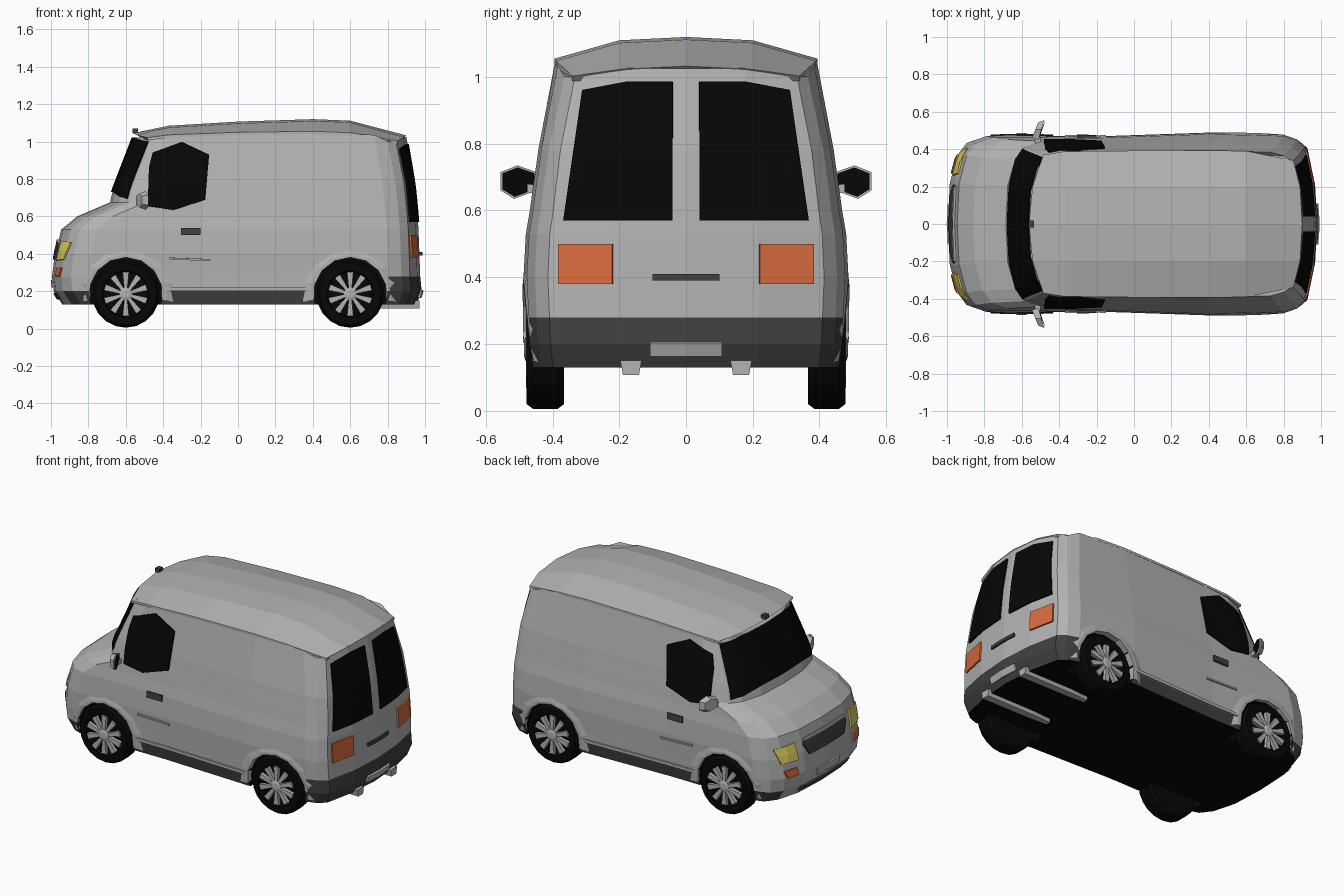
import bpy, bmesh, math
from mathutils import Vector, Matrix
from mathutils.bvhtree import BVHTree

if "Cube" in bpy.data.objects:
    bpy.data.objects.remove(bpy.data.objects["Cube"])


def material(name, r, g, b):
    m = bpy.data.materials.new(name)
    m.diffuse_color = (r, g, b, 1)
    m.use_nodes = True
    m.node_tree.nodes["Principled BSDF"].inputs["Base Color"].default_value = m.diffuse_color
    return m


GREY = material("paint_grey", .45, .45, .45)
TRIM = material("trim_dark", .05, .05, .05)
BLACK = material("black", .002, .002, .002)
ORANGE = material("lamp_orange", .7, .15, .05)
YELLOW = material("lamp_yellow", .75, .65, .12)


def make(name, bm, *mats):
    bmesh.ops.recalc_face_normals(bm, faces=bm.faces)
    me = bpy.data.meshes.new(name)
    bm.to_mesh(me)
    bm.free()
    ob = bpy.data.objects.new(name, me)
    bpy.context.collection.objects.link(ob)
    for m in mats or (GREY,):
        me.materials.append(m)
    return ob


def loft(rings, closed=True, caps=True):
    bm = bmesh.new()
    vs = [[bm.verts.new(p) for p in r] for r in rings]
    n = len(vs[0])
    for a, b in zip(vs, vs[1:]):
        for i in range(n if closed else n - 1):
            j = (i + 1) % n
            bm.faces.new((a[i], a[j], b[j], b[i]))
    if caps:
        bm.faces.new(vs[0])
        bm.faces.new(vs[-1])
    return bm


def box(name, c, size, *mats, rot=None):
    bm = bmesh.new()
    m = Matrix.Translation(c) @ (rot or Matrix()) @ Matrix.Diagonal((*size, 1))
    bmesh.ops.create_cube(bm, size=1, matrix=m)
    return make(name, bm, *mats)


def lathe_y(name, x, z, prof, n, *mats):
    # rings of (y, radius) round a horizontal axle
    rings = [[(x + r * math.cos(2 * math.pi * i / n), y, z + r * math.sin(2 * math.pi * i / n))
              for i in range(n)] for y, r in prof]
    return make(name, loft(rings), *mats)


# Body shell: horizontal rings (z, front x, half width, rear x)
levels = [(.13, -.94, .468, .955), (.2, -.985, .478, .982), (.28, -.995, .481, .974),
          (.4, -.978, .487, .97), (.53, -.945, .48, .965), (.6, -.86, .468, .96),
          (.675, -.685, .458, .953), (.735, -.67, .449, .947), (.78, -.653, .443, .942),
          (1.03, -.56, .392, .9)]
rings = []
for z, xf, w, xr in levels:
    top = z > 1
    q = .985 if top else .957
    half = [(xf, 0), (xf + .01, .45), (xf + .05, .76), (xf + .1, .9), (xf + .19, .965),
            (-.2, q), (.4, 1), (xr - .17, .98), (xr - .1, .93), (xr - .055, .85), (xr - .015, .45), (xr, 0)]
    pts = [(x, y * w, 1.05 - .05 * (x - .2) ** 2 - (.03 if x > .78 and y > .6 else 0) if top else z)
           for x, y in half]
    rings.append(pts + [(x, -y, zz) for x, y, zz in reversed(pts[1:-1])])
bm = loft(rings)
for f in bm.faces:
    c = f.calc_center_median()
    if c.z < .131:
        f.material_index = 2
    elif (c.z < .2 and c.x > -.9) or (c.z < .28 and c.x > .82):
        f.material_index = 1
body = make("body", bm, GREY, TRIM, BLACK)

# Wheel arches cut through both sides
for x in (-.6, .6):
    for s in (1, -1):
        cut = lathe_y("arch_cutter", x, .185, [(s * .33, .198), (s * .6, .198)], 16, BLACK)
        cut.hide_render = True
        mod = body.modifiers.new("arch", 'BOOLEAN')
        mod.object = cut
        mod.solver = 'EXACT'
        mod.material_mode = 'TRANSFER'
        bpy.context.view_layer.objects.active = body
        bpy.ops.object.modifier_apply(modifier=mod.name)
        bpy.data.objects.remove(cut)
bpy.context.view_layer.update()
tree = BVHTree.FromObject(body, bpy.context.evaluated_depsgraph_get())


def on_body(axis, side, a, b, lift=0):
    d = Vector((side, 0, 0)) if axis == 'x' else Vector((0, side, 0))
    p = Vector((0, a, b)) if axis == 'x' else Vector((a, 0, b))
    hit = tree.ray_cast(p + d * 2, -d)[0]
    if hit is None:
        hit = tree.find_nearest(p + d)[0]
    return hit + d * lift


def panel(name, axis, side, pts, *mats, lift=.004, thick=.012, step=.06):
    # flat outline, sliced into a grid and wrapped onto the body
    bm = bmesh.new()
    bm.faces.new([bm.verts.new((a, b, 0)) for a, b in pts])
    for k in (0, 1):
        n = Vector((1 - k, k, 0))
        lo, hi = min(p[k] for p in pts), max(p[k] for p in pts)
        cuts = max(1, round((hi - lo) / step))
        for i in range(1, cuts):
            bmesh.ops.bisect_plane(bm, geom=bm.verts[:] + bm.edges[:] + bm.faces[:],
                                   plane_co=n * (lo + (hi - lo) * i / cuts), plane_no=n)
    for v in bm.verts:
        v.co = on_body(axis, side, v.co.x, v.co.y, lift)
    ob = make(name, bm, *mats)
    mod = ob.modifiers.new("thickness", 'SOLIDIFY')
    mod.thickness, mod.offset = thick, 0
    return ob


def rect(a0, a1, b0, b1):
    return [(a0, b0), (a1, b0), (a1, b1), (a0, b1)]


# Roof: crowned sections (centre x, edge x, edge y, edge z, top z)
roof = []
for xc, xe, y, ze, zt in [(-.562, -.485, .37, 1.022, 1.045), (-.37, -.37, .388, 1.036, 1.085),
                          (0, 0, .392, 1.05, 1.107), (.4, .4, .394, 1.055, 1.12),
                          (.6, .6, .39, 1.048, 1.112), (.9, .852, .34, 1.003, 1.033)]:
    h = [(xe, y, ze), (xc + (xe - xc) * .25, .2, zt - .01), (xc, 0, zt)]
    roof.append([(xe, y, ze - .015)] + h + [(x, -b, z) for x, b, z in h[1::-1]] + [(xe, -y, ze - .015)])
make("roof", loft(roof))

# Windscreen, grille and number plates
panel("windscreen", 'x', -1, [(-.4, .695), (-.2, .73), (.2, .73), (.4, .695), (.352, 1.0),
                              (.2, 1.02), (-.2, 1.02), (-.352, 1.0)], BLACK)
panel("grille", 'x', -1, [(-.17, .37), (.17, .37), (.21, .44), (.2, .46), (-.2, .46), (-.21, .44)], TRIM)
panel("grille_bar", 'x', -1, rect(-.2, .2, .46, .475), lift=.006)
panel("front_plate", 'x', -1, rect(-.11, .11, .22, .26), lift=.003)
panel("front_intake", 'x', -1, rect(-.24, .24, .16, .19), TRIM)
panel("rear_plate", 'x', 1, rect(-.108, .108, .165, .205), lift=.006)
panel("rear_handle", 'x', 1, rect(-.1, .1, .39, .41), TRIM, lift=.012)
box("aerial", (-.55, 0, 1.058), (.03, .035, .025), TRIM)

for s in (1, -1):
    # Rear glass and lamps
    panel("rear_window", 'x', 1, [(s * y, z) for y, z in
          [(.04, .57), (.367, .57), (.31, .96), (.18, .985), (.04, .985)]], BLACK)
    panel("tail_lamp", 'x', 1, [(s * y, z) for y, z in rect(.22, .383, .38, .5)], ORANGE)
    panel("headlamp", 'x', -1, [(s * y, z) for y, z in
          [(.26, .365), (.38, .37), (.405, .46), (.27, .47)]], YELLOW, lift=.004)
    panel("indicator", 'x', -1, [(s * y, z) for y, z in
          [(.27, .28), (.35, .28), (.37, .325), (.28, .325)]], ORANGE)
    # Side glass, door handle and lower trim
    panel("door_window", 'y', s, [(-.48, .74), (-.475, .86), (-.455, .94), (-.3, .998), (-.155, .93),
                                  (-.175, .69), (-.345, .635), (-.48, .655)], BLACK)
    panel("door_handle", 'y', s, rect(-.305, -.2, .5, .537), TRIM, lift=.01)
    panel("side_rail", 'y', s, [(-.37, .37), (-.15, .362), (-.15, .372), (-.37, .38)], lift=.003)
    panel("sill_strip", 'y', s, rect(-.39, .39, .203, .222), lift=.004)
    # Door mirror: grey shell with black glass
    hexa = [(.448, .66), (.515, .635), (.556, .66), (.556, .715), (.505, .735), (.448, .715)]
    for nm, x0, x1, k, m in (("mirror_shell", -.03, .004, 1, GREY), ("mirror_glass", .002, .008, .88, BLACK)):
        rr = [[(-.515 + (y - .45) * .3 + x, s * (.5 + (y - .5) * k * t), .685 + (z - .685) * k * t)
               for y, z in hexa] for x, t in ((x0, .75), (x1, 1))]
        make(nm, loft(rr), m)
    box("mirror_arm", (-.515, s * .445, .665), (.03, .06, .025))
    # Exhaust pipe under the rear
    make("exhaust", loft([[(x, s * .165 + a * w, .135 + b) for a, b in
         ((-1, .015), (1, .015), (.75, -.028), (-.75, -.028))] for x, w in ((.5, .02), (.62, .03), (.97, .032))]))
    for x in (-.6, .6):
        # Arch flare wrapped onto the body
        strip = []
        for i in range(9):
            a = math.radians(-10 + 200 * i / 8)
            c, sn = math.cos(a), math.sin(a)
            low = max(0, 1 - max(sn, 0) * 1.6)  # stands prouder near the sill
            o = on_body('y', s, x + .265 * c, .185 + .24 * sn, -.002)
            y = on_body('y', s, x + .24 * c, .185 + .22 * sn).y * s + .006 + .006 * low
            n = (x + .196 * c, s * y, .185 + .196 * sn)
            m = (x + .22 * c, s * y, .185 + .21 * sn)
            strip.append([o, m, n, (n[0], s * .45, n[2])])
        make("arch_flare", loft(strip, closed=False, caps=False))
        # Wheel: tyre, rim, ten spokes and hub
        z = .185
        lathe_y("tyre", x, z, [(s * y, r) for y, r in
                ((.365, .13), (.365, .165), (.385, .18), (.458, .18), (.478, .165), (.478, .125), (.456, .118))],
                20, BLACK)
        for i in range(10):
            a = math.radians(36 * i + 18)
            c = Vector((x + .07 * math.cos(a), s * .469, z + .07 * math.sin(a)))
            ob = box("wheel_spoke", c, (.095, .022, .034), rot=Matrix.Rotation(-a, 4, 'Y'))
            for v in ob.data.vertices:  # taper towards the hub
                d = v.co - c
                u = Vector((math.cos(a), 0, math.sin(a)))
                if d.dot(u) < 0:
                    along = u * d.dot(u) + Vector((0, d.y, 0))
                    v.co = c + along + (d - along) * .45
        lathe_y("wheel_hub", x, z, [(s * .45, .035), (s * .481, .035), (s * .486, .02)], 12)
